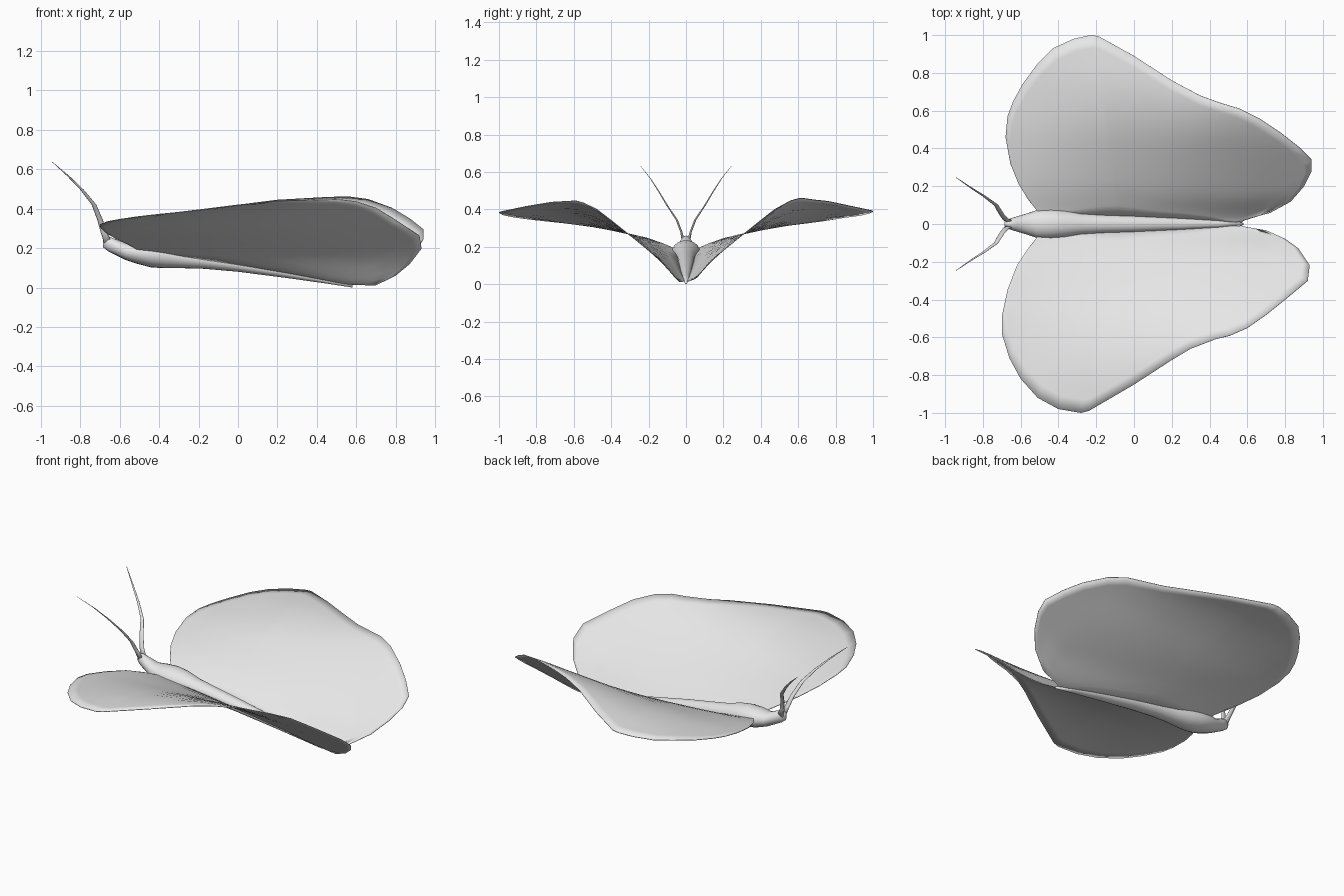
import bpy, bmesh, math
from mathutils import Vector

if "Cube" in bpy.data.objects:
    bpy.data.objects.remove(bpy.data.objects["Cube"])

grey = bpy.data.materials.new("pale grey")
grey.diffuse_color = (0.8, 0.8, 0.8, 1)
grey.use_nodes = True
grey.node_tree.nodes["Principled BSDF"].inputs["Base Color"].default_value = grey.diffuse_color


def finish(bm, name):
    bmesh.ops.recalc_face_normals(bm, faces=bm.faces[:])
    mesh = bpy.data.meshes.new(name)
    bm.to_mesh(mesh)
    bm.free()
    mesh.materials.append(grey)
    for p in mesh.polygons:
        p.use_smooth = True
    ob = bpy.data.objects.new(name, mesh)
    bpy.context.collection.objects.link(ob)
    return ob


def loft(name, sections, u, v, n=20):
    """Skin of ellipses; each section is (centre, radius along u, radius along v)."""
    bm = bmesh.new()
    u, v = Vector(u), Vector(v)
    rings = []
    for c, ru, rv in sections:
        rings.append([bm.verts.new(Vector(c) + u * ru * math.cos(2 * math.pi * k / n)
                                   + v * rv * math.sin(2 * math.pi * k / n)) for k in range(n)])
    for a, b in zip(rings, rings[1:]):
        for k in range(n):
            bm.faces.new((a[k], a[(k + 1) % n], b[(k + 1) % n], b[k]))
    bm.faces.new(rings[0])
    bm.faces.new(rings[-1])
    return finish(bm, name)


def interp(table, a):
    for (a0, z0), (a1, z1) in zip(table, table[1:]):
        if a <= a1:
            return z0 + (z1 - z0) * (a - a0) / (a1 - a0)
    return table[-1][1]


# wing height across the span, at the leading and the trailing end
FORE = [(0, .19), (.06, .20), (.2, .245), (.3, .268), (.5, .31), (.8, .345), (1, .352)]
HIND = [(0, -.02), (.06, .035), (.13, .125), (.3, .262), (.48, .405), (.62, .485), (.76, .51), (1, .48)]


def wing_z(x, y):
    t = min(max((x + .6) / 1.3, 0), 1)
    a = abs(y)
    f = sum(interp(FORE, max(a + d, 0)) for d in (-.03, 0, .03)) / 3
    h = sum(interp(HIND, max(a + d, 0)) for d in (-.03, 0, .03)) / 3
    return f + (h - f) * t


def wing(name, outline, side):
    bm = bmesh.new()
    pts = [Vector(p) for p in outline]
    dist = [0]
    for p, q in zip(pts, pts[1:]):
        dist.append(dist[-1] + (q - p).length)
    rows, steps = [], 14
    for p, d in zip(pts, dist):
        f = d / dist[-1]
        root = Vector((-.50 + 1.07 * f, .04 - .03 * f))
        row = []
        for k in range(steps + 1):
            q = root.lerp(p, k / steps)
            row.append(bm.verts.new((q.x, q.y * side, wing_z(q.x, q.y))))
        rows.append(row)
    for a, b in zip(rows, rows[1:]):
        for k in range(steps):
            bm.faces.new((a[k], a[k + 1], b[k + 1], b[k]))
    ob = finish(bm, name)
    m = ob.modifiers.new("thickness", 'SOLIDIFY')
    m.thickness = .004
    m.offset = 0
    return ob


# wings, slightly different on each side
wing("left_wing", [(-.51, .07), (-.56, .13), (-.61, .21), (-.655, .32), (-.68, .46), (-.67, .57), (-.64, .65),
                   (-.59, .74), (-.51, .85), (-.43, .93), (-.32, .98), (-.23, 1), (-.19, .995), (0, .89),
                   (.2, .76), (.35, .68), (.46, .64), (.56, .61), (.66, .56), (.78, .48), (.87, .41),
                   (.94, .34), (.94, .28), (.9, .2), (.83, .12), (.72, .06), (.58, .02)], 1)
wing("right_wing", [(-.51, .07), (-.56, .13), (-.62, .22), (-.67, .35), (-.70, .49), (-.70, .58), (-.66, .71),
                    (-.6, .82), (-.51, .92), (-.4, .98), (-.28, 1), (-.24, .99), (0, .85), (.2, .72),
                    (.3, .66), (.43, .61), (.51, .59), (.6, .55), (.7, .48), (.8, .4), (.92, .3),
                    (.93, .22), (.87, .13), (.8, .08), (.7, .035), (.58, .015)], -1)

# body: x, bottom z, top z, half width
BODY = [(-.685, .205, .255, .012), (-.66, .185, .26, .028), (-.62, .165, .245, .04), (-.57, .14, .225, .055),
        (-.51, .12, .23, .075), (-.44, .102, .235, .077), (-.37, .098, .225, .072), (-.28, .098, .2, .056),
        (-.17, .095, .18, .048), (0, .08, .15, .042), (.25, .048, .1, .03), (.45, .02, .05, .018),
        (.58, 0, .012, .006)]
loft("body", [((x, 0, (b + t) / 2), w, (t - b) / 2) for x, b, t, w in BODY], (0, 1, 0), (0, 0, 1))

# antennae: flat tapering blades
FEELER = [(-.655, .012, .22, .022), (-.68, .025, .28, .016), (-.70, .05, .345, .014), (-.73, .1, .42, .012),
          (-.79, .145, .495, .009), (-.86, .19, .565, .006), (-.94, .245, .635, .002)]
for side, name in ((1, "left_antenna"), (-1, "right_antenna")):
    loft(name, [((x, y * side, z), r, r * .4) for x, y, z, r in FEELER], (1, 0, 0), (0, 1, 0), 10)
